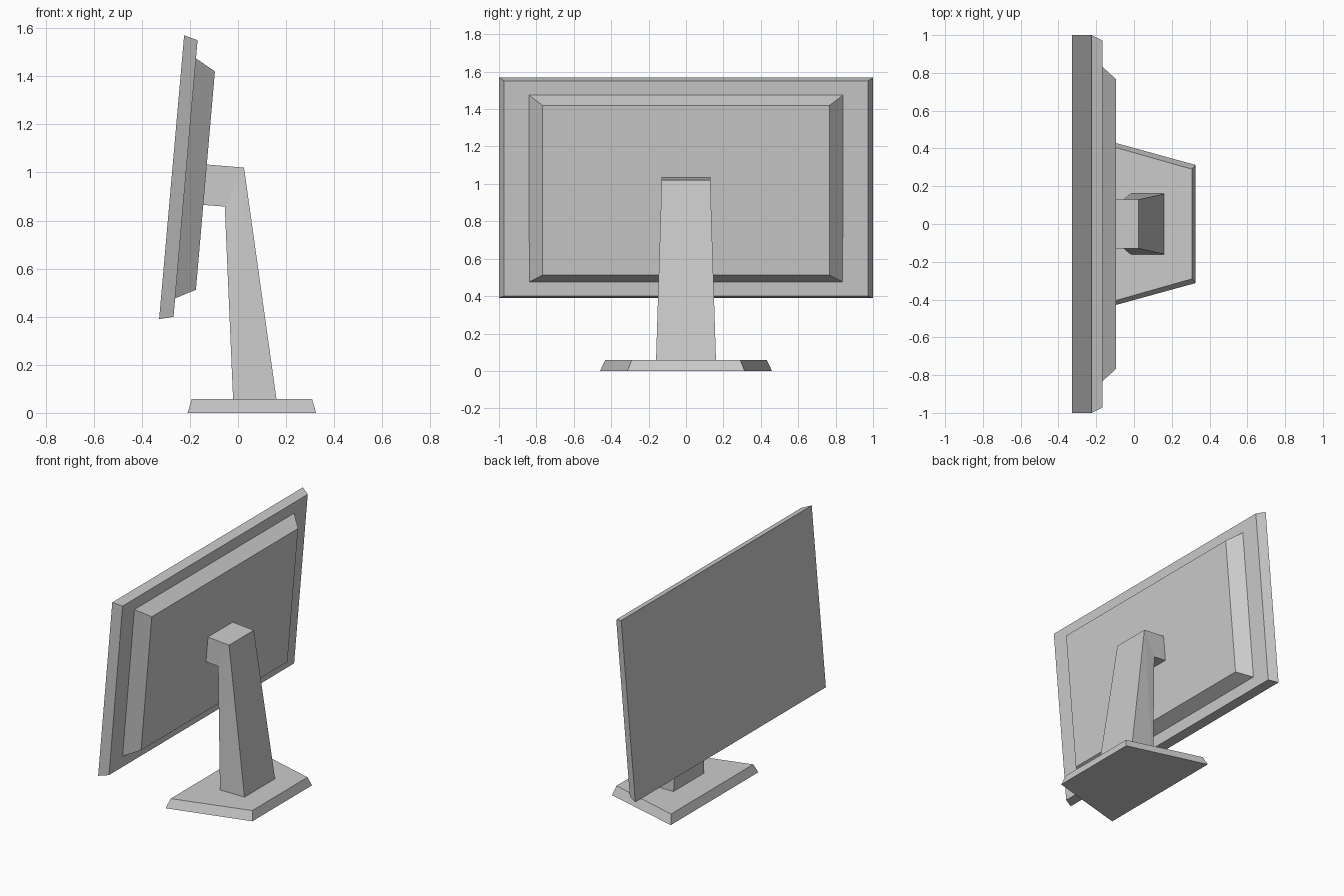
import bpy
import bmesh

cube = bpy.data.objects.get("Cube")
if cube:
    bpy.data.objects.remove(cube, do_unlink=True)

# Single flat grey
grey = bpy.data.materials.new("plain_grey")
grey.use_nodes = True
colour = (0.6, 0.6, 0.6, 1)
grey.diffuse_color = colour
grey.node_tree.nodes["Principled BSDF"].inputs["Base Color"].default_value = colour


def make_object(name, bm):
    bmesh.ops.recalc_face_normals(bm, faces=bm.faces[:])
    mesh = bpy.data.meshes.new(name)
    bm.to_mesh(mesh)
    bm.free()
    mesh.materials.append(grey)
    obj = bpy.data.objects.new(name, mesh)
    bpy.context.collection.objects.link(obj)
    return obj


def loft(name, start, end):
    """Solid between two matching outlines."""
    bm = bmesh.new()
    a = [bm.verts.new(p) for p in start]
    b = [bm.verts.new(p) for p in end]
    bm.faces.new(a)
    bm.faces.new(b)
    for i in range(len(a)):
        j = (i + 1) % len(a)
        bm.faces.new((a[i], a[j], b[j], b[i]))
    return make_object(name, bm)


def leaning(bottom, top, half):
    """Rectangle leaning in x, from a bottom and a top (x, z) point."""
    return [(x, y, z) for (x, z), y in
            ((bottom, -half), (bottom, half), (top, half), (top, -half))]


def trapezoid(back, front, half_back, half_front, z):
    """Flat trapezoid outline at height z."""
    return [(back, -half_back, z), (front, -half_front, z),
            (front, half_front, z), (back, half_back, z)]


# Screen with chamfered rim
loft("screen_panel",
     leaning((-0.328, 0.39), (-0.224, 1.57), 1.0),
     leaning((-0.268, 0.40), (-0.168, 1.55), 0.972))

# Tapered housing behind the screen
loft("rear_housing",
     leaning((-0.264, 0.475), (-0.176, 1.475), 0.84),
     leaning((-0.175, 0.512), (-0.096, 1.42), 0.768))

# Foot plate with sloping edges
loft("stand_base",
     trapezoid(-0.21, 0.325, 0.46, 0.313, 0),
     trapezoid(-0.192, 0.308, 0.432, 0.29, 0.058))

# Tapered neck with a short arm: x, half width, z around the side profile
profile = [(-0.018, 0.162, 0), (0.168, 0.162, 0), (0.025, 0.13, 1.02),
           (-0.131, 0.13, 1.033), (-0.146, 0.13, 0.865), (-0.055, 0.13, 0.858)]
bm = bmesh.new()
sides = [[bm.verts.new((x, s * y, z)) for x, y, z in profile] for s in (-1, 1)]
for side in sides:
    for face in ((0, 1, 2), (0, 2, 5), (2, 3, 4, 5)):
        bm.faces.new([side[i] for i in face])
for i in range(len(profile)):
    j = (i + 1) % len(profile)
    bm.faces.new((sides[0][i], sides[0][j], sides[1][j], sides[1][i]))
make_object("stand_neck", bm)
